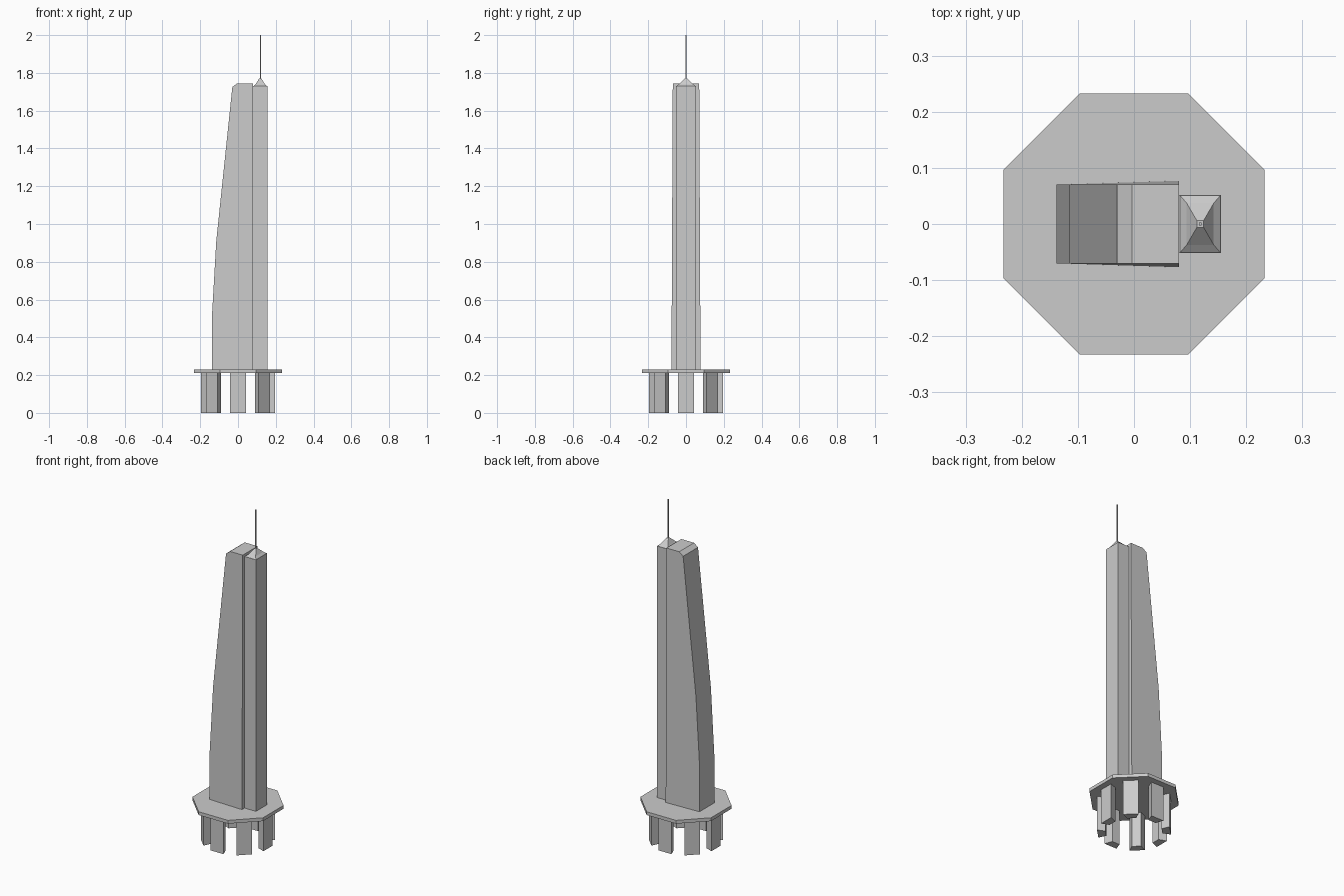
import bpy, bmesh, math

if "Cube" in bpy.data.objects:
    bpy.data.objects.remove(bpy.data.objects["Cube"])


def make(name, verts, faces):
    me = bpy.data.meshes.new(name)
    me.from_pydata(verts, [], faces)
    bm = bmesh.new()
    bm.from_mesh(me)
    bmesh.ops.recalc_face_normals(bm, faces=bm.faces)
    bm.to_mesh(me)
    bm.free()
    ob = bpy.data.objects.new(name, me)
    bpy.context.collection.objects.link(ob)
    return ob


def loft(name, rings):
    # join equal-length rings of points and cap both ends
    n = len(rings[0])
    verts = [p for r in rings for p in r]
    faces = [tuple(range(n)), tuple(range((len(rings) - 1) * n, len(rings) * n))]
    for k in range(len(rings) - 1):
        for i in range(n):
            j = (i + 1) % n
            faces.append((k * n + i, k * n + j, (k + 1) * n + j, (k + 1) * n + i))
    return make(name, verts, faces)


def rect(cx, hx, hy, z):
    return [(cx + sx * hx, sy * hy, z) for sx, sy in ((-1, -1), (1, -1), (1, 1), (-1, 1))]


# octagonal platform
R = 0.233 / math.cos(math.pi / 8)
angles = [math.pi / 8 + k * math.pi / 4 for k in range(8)]
loft("platform", [[(R * math.cos(a), R * math.sin(a), z) for a in angles]
                  for z in (0.21, 0.23)])

# eight wedge-shaped legs, narrowing inward
for k in range(8):
    a = k * math.pi / 4
    plan = [(0.197, -0.042), (0.197, 0.042), (0.152, 0.025), (0.152, -0.025)]
    c, s = math.cos(a), math.sin(a)
    loft(f"leg_{k + 1}", [[(r * c - t * s, r * s + t * c, z) for r, t in plan]
                          for z in (0.0, 0.21)])

# main tower: curved back profile, sides leaning in slightly
profile = [(0.08, 0.23), (-0.138, 0.23), (-0.138, 0.51), (-0.115, 0.91),
           (-0.03, 1.725), (-0.004, 1.745), (0.08, 1.745)]


def half_width(x, z):
    return 0.07 + 0.007 * (1.745 - z) / 1.515 * (x + 0.138) / 0.218


loft("main_tower", [[(x, s * half_width(x, z), z) for x, z in profile] for s in (-1, 1)])

# slim side tower
loft("side_tower", [rect(0.1175, 0.0375, 0.052, z) for z in (0.23, 1.73)])

# pointed roof cap and antenna
loft("roof_cap", [rect(0.118, 0.036, 0.051, 1.73), rect(0.118, 0.024, 0.037, 1.741),
                  rect(0.118, 0.006, 0.006, 1.77)])
loft("antenna", [rect(0.118, 0.0025, 0.0025, z) for z in (1.765, 2.0)])
